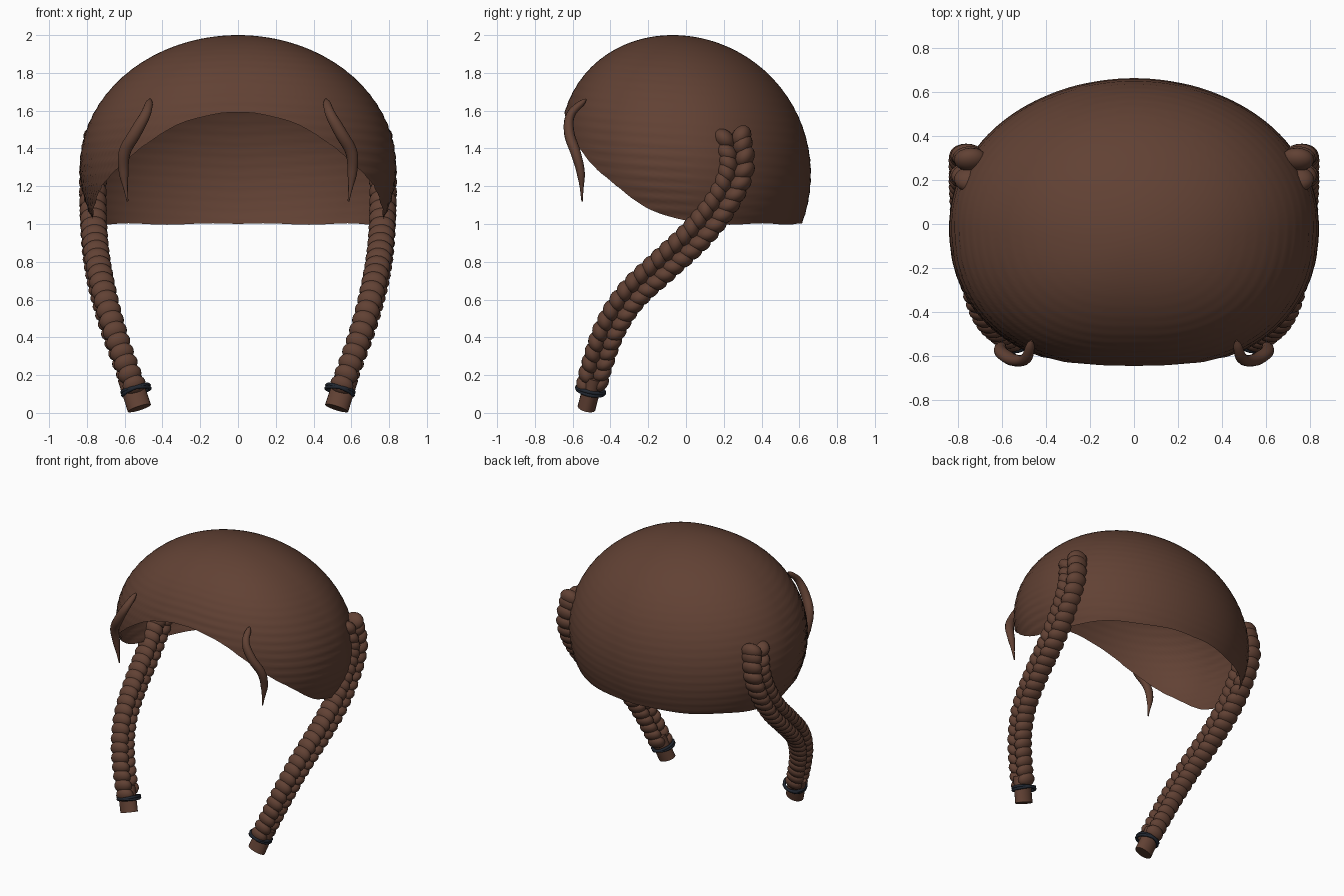
import bpy, bmesh, math
from mathutils import Vector, Matrix

if "Cube" in bpy.data.objects:
    bpy.data.objects.remove(bpy.data.objects["Cube"])


def material(name, color):
    m = bpy.data.materials.new(name)
    m.diffuse_color = color
    m.use_nodes = True
    m.node_tree.nodes["Principled BSDF"].inputs["Base Color"].default_value = m.diffuse_color
    return m


HAIR = material("brown_hair", (0.12, 0.053, 0.034, 1))
BAND = material("dark_band", (0.015, 0.02, 0.03, 1))


def finish(bm, name, mat, mirror=True, angle=50):
    bmesh.ops.recalc_face_normals(bm, faces=bm.faces)
    me = bpy.data.meshes.new(name)
    bm.to_mesh(me)
    bm.free()
    ob = bpy.data.objects.new(name, me)
    bpy.context.collection.objects.link(ob)
    me.materials.append(mat)
    bpy.ops.object.select_all(action='DESELECT')
    ob.select_set(True)
    bpy.context.view_layer.objects.active = ob
    bpy.ops.object.shade_smooth_by_angle(angle=math.radians(angle))
    if mirror:
        ob.modifiers.new("mirror", 'MIRROR').use_mirror_merge = False
    return ob


def spline(pts, n):
    """Catmull-Rom through pts, resampled to n evenly spaced points."""
    p = [Vector(q) for q in pts]
    p = [2 * p[0] - p[1]] + p + [2 * p[-1] - p[-2]]
    dense = []
    for i in range(1, len(p) - 2):
        a, b, c, d = p[i - 1:i + 3]
        for k in range(30):
            t = k / 30
            dense.append(0.5 * (2 * b + (c - a) * t + (2 * a - 5 * b + 4 * c - d) * t * t
                                + (3 * b - a - 3 * c + d) * t ** 3))
    dense.append(p[-2])
    acc = [0]
    for a, b in zip(dense, dense[1:]):
        acc.append(acc[-1] + (b - a).length)
    out, j = [], 0
    for i in range(n):
        s = acc[-1] * i / (n - 1)
        while j < len(acc) - 2 and acc[j + 1] < s:
            j += 1
        out.append(dense[j].lerp(dense[j + 1], (s - acc[j]) / (acc[j + 1] - acc[j])))
    return out


def frame(path, i):
    """Tangent, outward (mostly x) and lateral directions."""
    t = (path[min(i + 1, len(path) - 1)] - path[max(i - 1, 0)]).normalized()
    o = Vector((1, 0, 0))
    o = (o - t * o.dot(t)).normalized()
    return t, o, t.cross(o)


def sweep(bm, path, radius, sides=14):
    rings = []
    for i, c in enumerate(path):
        t, o, l = frame(path, i)
        ro, rl = radius(i / (len(path) - 1))
        rings.append([bm.verts.new(c + o * ro * math.cos(2 * math.pi * k / sides)
                                   + l * rl * math.sin(2 * math.pi * k / sides)) for k in range(sides)])
    for a, b in zip(rings, rings[1:]):
        for k in range(sides):
            bm.faces.new((a[k], a[(k + 1) % sides], b[(k + 1) % sides], b[k]))
    bm.faces.new(rings[0])
    bm.faces.new(rings[-1])


# Hair cap: open egg-shaped shell with a raised front hairline
RIM = [(0, 1.6), (21, 1.53), (38, 1.38), (45, 1.30), (57, 1.21), (67, 1.12), (76, 1.06), (92, 1.0), (180, 1.0)]


def rim_z(deg):
    for (a, za), (b, zb) in zip(RIM, RIM[1:]):
        if deg <= b:
            return za + (zb - za) * (deg - a) / (b - a)
    return 1.0


def power(v, e):
    return math.copysign(abs(v) ** e, v)


SEG, ROWS = 144, 72
bm = bmesh.new()
cols = []
for s in range(SEG):
    deg = -180 + 360 * s / SEG
    phi = math.radians(deg)
    front = math.cos(phi) > 0
    e = 0.86 if front else 1.0
    # average neighbouring hairline samples to soften its corners
    zr = sum(rim_z(min(180, abs(abs(deg) + d))) for d in (-5, -2.5, 0, 2.5, 5)) / 5
    zr += 0.004 * math.sin(9 * abs(phi))
    low = math.asin((zr - 1.3) / 0.7)
    col = []
    for r in range(ROWS):
        psi = low + (math.pi / 2 - low) * r / ROWS
        side = max(0, math.sin(abs(phi))) if front else 0.2
        ripple = 1 + (0.002 + 0.003 * side) * math.sin(75 * psi + 5 * abs(phi)) * (1 - r / ROWS)
        k = math.cos(psi) * ripple
        z = 1.3 + 0.7 * math.sin(psi)
        lean = (0.10 + 0.05 * k * math.cos(phi)) * (z - 1.3)
        col.append(bm.verts.new((0.837 * k * power(math.sin(phi), e),
                                 -0.66 * k * power(math.cos(phi), e) - lean, z)))
    cols.append(col)
top = bm.verts.new((0, -0.07, 2.0))
for s in range(SEG):
    a, b = cols[s], cols[(s + 1) % SEG]
    for r in range(ROWS - 1):
        bm.faces.new((a[r], b[r], b[r + 1], a[r + 1]))
    bm.faces.new((a[-1], b[-1], top))
finish(bm, "hair_cap", HAIR, mirror=False)

# Braids: two columns of overlapping slanted lobes along a curved path
PATH = [(0.74, 0.245, 1.47), (0.765, 0.265, 1.3), (0.768, 0.195, 1.13), (0.762, 0.06, 0.95),
        (0.745, -0.11, 0.79), (0.71, -0.29, 0.62), (0.66, -0.405, 0.44), (0.59, -0.475, 0.24), (0.55, -0.5, 0.14)]
N = 54
path = spline(PATH, N)
bm = bmesh.new()
for i, c in enumerate(path):
    t, o, l = frame(path, i)
    sgn = 1 if i % 2 else -1
    f = 1 - 0.17 * i / N
    along = (t * 0.8 - l * sgn * 0.6).normalized()
    across = along.cross(o)
    rot = Matrix((o, across, along)).transposed().to_4x4()
    size = Matrix.Diagonal((0.076 * f, 0.05 * f, 0.064 * f, 1))
    shift = t * 0.016 * (sgn if i < 2 else 0)
    bmesh.ops.create_uvsphere(bm, u_segments=16, v_segments=10, radius=1,
                              matrix=Matrix.Translation(c + l * sgn * 0.046 * f - shift) @ rot @ size)
finish(bm, "braid", HAIR)

# Braid ends: blunt stubs below the bands
bm = bmesh.new()
sweep(bm, [Vector((0.575, -0.485, 0.19)), Vector((0.55, -0.505, 0.11)), Vector((0.522, -0.527, 0.025))],
      lambda u: (0.064, 0.048), 20)
finish(bm, "braid_end", HAIR)

# Hair bands: two slightly crossed rings
bm = bmesh.new()
axis = Vector((0.25, 0.2, 0.95)).normalized()
for tilt in (-0.1, 0.12):
    q = Vector((0, 0, 1)).rotation_difference(axis).to_matrix() @ Matrix.Rotation(tilt, 3, 'Y')
    loops = []
    for a in range(32):
        u = 2 * math.pi * a / 32
        loops.append([bm.verts.new(Vector((0.54, -0.505, 0.12)) + q @ Vector((
            (0.074 + 0.01 * math.cos(v)) * math.cos(u),
            (0.074 + 0.01 * math.cos(v)) * math.sin(u), 0.01 * math.sin(v))))
            for v in [2 * math.pi * b / 8 for b in range(8)]])
    for a in range(32):
        p, n = loops[a], loops[(a + 1) % 32]
        for b in range(8):
            bm.faces.new((p[b], n[b], n[(b + 1) % 8], p[(b + 1) % 8]))
finish(bm, "hair_band", BAND)

# Loose front locks: tapered S-curves over the hairline
bm = bmesh.new()
lock = spline([(0.465, -0.53, 1.66), (0.49, -0.61, 1.58), (0.545, -0.618, 1.48), (0.6, -0.585, 1.38),
               (0.605, -0.557, 1.27), (0.585, -0.55, 1.12)], 32)


def lock_radius(u):
    r = 0.018 + 0.015 * math.sin(math.pi * min(1, u / 0.9))
    r *= min(1, (1 - u) / 0.3 + 0.25) * min(1, u / 0.06 + 0.3)
    return r, r * 0.85


sweep(bm, lock, lock_radius, 12)
finish(bm, "front_lock", HAIR)
